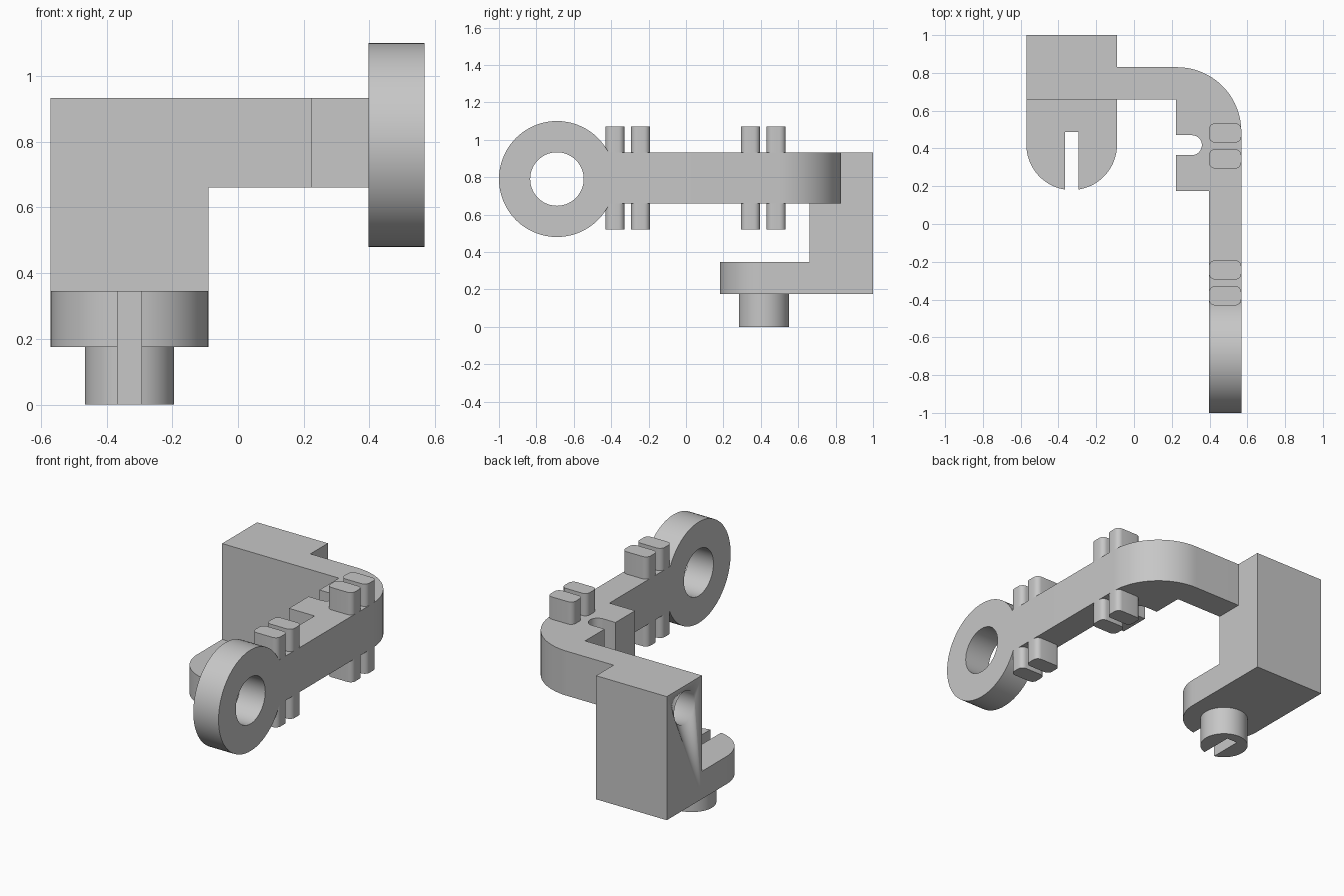
import bpy
import bmesh
from math import sin, cos, radians, asin, degrees
from mathutils import Matrix, Vector

cube = bpy.data.objects.get("Cube")
if cube:
    bpy.data.objects.remove(cube)

grey = bpy.data.materials.new("plain grey")
grey.use_nodes = True
grey.diffuse_color = (0.57, 0.57, 0.57, 1)
grey.node_tree.nodes["Principled BSDF"].inputs["Base Color"].default_value = grey.diffuse_color


def finish(name, bm):
    """Turn a bmesh into a smooth-shaded object with sharp edges kept."""
    bmesh.ops.recalc_face_normals(bm, faces=bm.faces)
    mesh = bpy.data.meshes.new(name)
    bm.to_mesh(mesh)
    bm.free()
    obj = bpy.data.objects.new(name, mesh)
    bpy.context.collection.objects.link(obj)
    mesh.materials.append(grey)
    bpy.ops.object.select_all(action="DESELECT")
    obj.select_set(True)
    bpy.context.view_layer.objects.active = obj
    bpy.ops.object.shade_smooth_by_angle(angle=radians(30))
    return obj


def arc(cx, cy, r, start, end, steps=24):
    angles = [radians(start + (end - start) * i / steps) for i in range(steps + 1)]
    return [(cx + r * cos(a), cy + r * sin(a)) for a in angles]


def extrude(name, outline, z0, z1):
    """Prism from a plan outline."""
    bm = bmesh.new()
    face = bm.faces.new([bm.verts.new((x, y, z0)) for x, y in outline])
    new = bmesh.ops.extrude_face_region(bm, geom=[face])["geom"]
    verts = [v for v in new if isinstance(v, bmesh.types.BMVert)]
    bmesh.ops.translate(bm, verts=verts, vec=(0, 0, z1 - z0))
    return finish(name, bm)


def rectangle(x0, x1, y0, y1):
    return [(x0, y0), (x1, y0), (x1, y1), (x0, y1)]


def rounded(x0, x1, y0, y1, r):
    corners = [(x1 - r, y1 - r), (x0 + r, y1 - r), (x0 + r, y0 + r), (x1 - r, y0 + r)]
    return [p for i, (x, y) in enumerate(corners)
            for p in arc(x, y, r, 90 * i, 90 * i + 90, 6)]


LEFT, RIGHT, MID = -0.57, -0.09, -0.33      # mounting block sides
BACK, WALL = 1.0, 0.66
LOW, HIGH = 0.66, 0.933                     # arm underside and top
IN, OUT = 0.397, 0.568                      # arm inner and outer sides
SLOT, SLOT_END = 0.036, 0.487

# Mounting block with a round socket in its side
block = extrude("mounting_block", rectangle(LEFT, RIGHT, WALL, BACK), 0.175, HIGH)
bm = bmesh.new()
bmesh.ops.create_cone(bm, cap_ends=True, segments=48, radius1=0.1, radius2=0.1, depth=0.8,
                      matrix=Matrix.Translation((LEFT, 0.83, 0.8)) @ Matrix.Rotation(radians(90), 4, "Y"))
cutter = finish("socket_cutter", bm)
cutter.hide_render = True
cut = block.modifiers.new("socket", "BOOLEAN")
cut.operation = "DIFFERENCE"
cut.solver = "EXACT"
cut.object = cutter
bpy.context.view_layer.objects.active = block
bpy.ops.object.modifier_apply(modifier=cut.name)
bpy.data.objects.remove(cutter)

# Foot plate with rounded front, split by a slot
r = (RIGHT - LEFT) / 2
gap = degrees(asin(SLOT / r))
slot = [(MID - SLOT, SLOT_END), (MID + SLOT, SLOT_END)]
foot = [(LEFT, WALL)] + arc(MID, 0.42, r, 180, 270 - gap) + slot
foot += arc(MID, 0.42, r, 270 + gap, 360) + [(RIGHT, WALL)]
extrude("foot_plate", foot, 0.175, 0.345)

# Slotted round pin below the foot
r = 0.136
gap = degrees(asin(SLOT / r))
extrude("slotted_pin", arc(MID, 0.414, r, 270 + gap, 630 - gap, 56) + slot, 0, 0.175)

# Bent arm with a thick inner corner and a round-ended notch
arm = [(RIGHT, WALL), (0.223, WALL), (0.223, 0.47)]
arm += arc(0.307, 0.4175, 0.0525, 90, -90, 16)
arm += [(0.223, 0.365), (0.223, 0.175), (IN, 0.175), (IN, -0.44), (OUT, -0.44)]
arm += arc(0.228, 0.49, OUT - 0.228, 0, 90, 32) + [(RIGHT, 0.83)]
extrude("bent_arm", arm, LOW, HIGH)

# Ring at the front end of the arm
bm = bmesh.new()
centre = Vector((0, -0.69, 0.79))
section = [bm.verts.new(centre + Vector((x, 0, h)))
           for x, h in ((IN, 0.143), (OUT, 0.143), (OUT, 0.31), (IN, 0.31))]
edges = [bm.edges.new((section[i], section[i - 1])) for i in range(4)]
bmesh.ops.spin(bm, geom=section + edges, cent=centre, axis=(1, 0, 0),
               angle=radians(360), steps=72, use_merge=True)
bmesh.ops.remove_doubles(bm, verts=bm.verts, dist=0.0001)
finish("end_ring", bm)

# Pairs of rounded pegs above and below the arm
for place, y in (("front_outer", -0.38), ("front_inner", -0.243),
                 ("rear_inner", 0.345), ("rear_outer", 0.482)):
    outline = rounded(IN, OUT, y - 0.051, y + 0.051, 0.032)
    extrude(place + "_upper_peg", outline, HIGH, 1.07)
    extrude(place + "_lower_peg", outline, 0.52, LOW)
